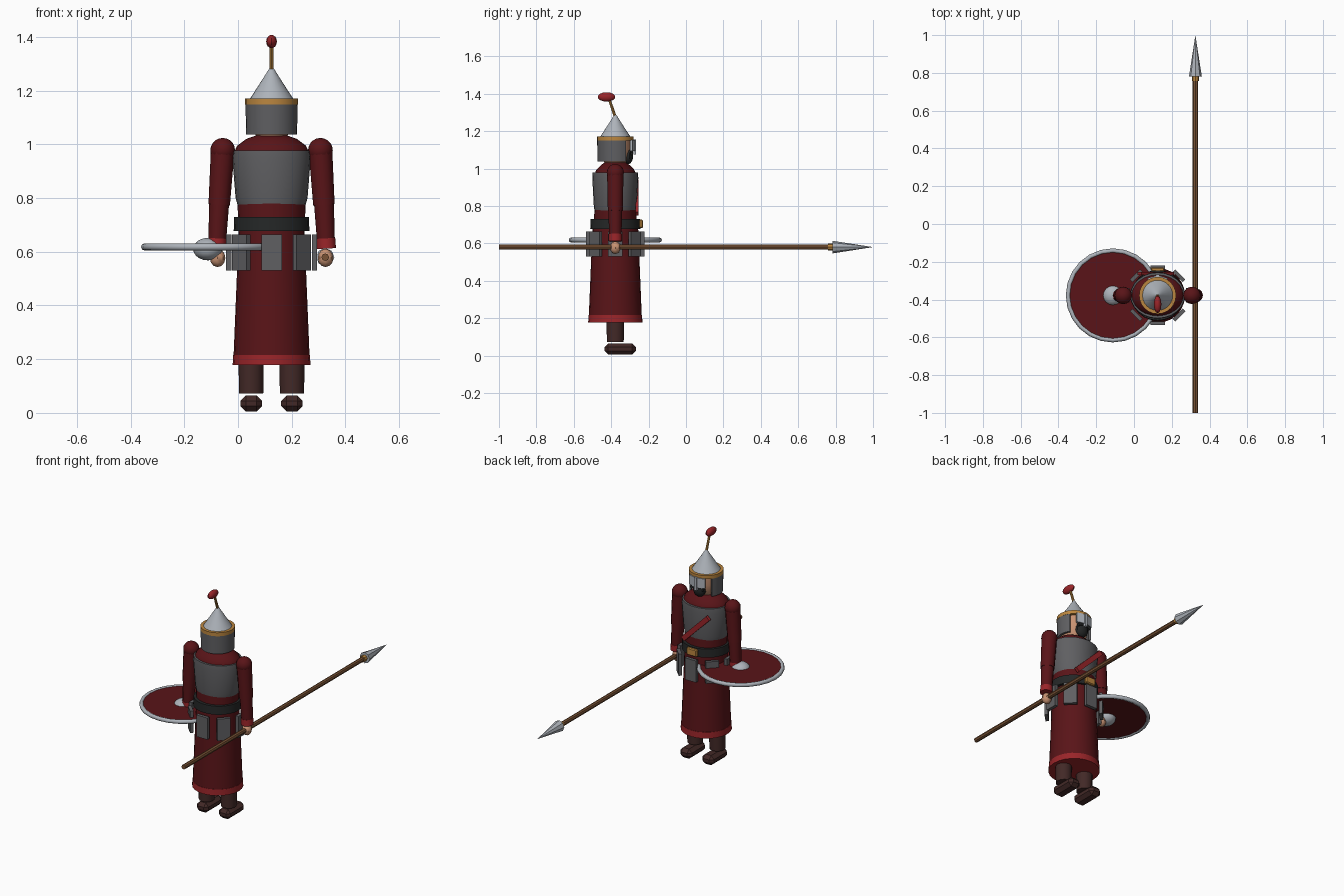
import bpy, bmesh, math
from mathutils import Vector, Matrix

if "Cube" in bpy.data.objects:
    bpy.data.objects.remove(bpy.data.objects["Cube"])

CX, CY = 0.125, -0.378          # body axis


def material(name, rgb):
    m = bpy.data.materials.new(name)
    m.diffuse_color = (*rgb, 1)
    m.use_nodes = True
    m.node_tree.nodes["Principled BSDF"].inputs["Base Color"].default_value = m.diffuse_color
    return m


MAROON = material("dark red cloth", (0.10, 0.007, 0.009))
RED = material("bright red trim", (0.32, 0.018, 0.022))
GREY = material("dark steel", (0.115, 0.115, 0.122))
SILVER = material("bright steel", (0.42, 0.45, 0.49))
LEATHER = material("boot leather", (0.055, 0.022, 0.02))
BLACK = material("black", (0.018, 0.02, 0.02))
WOOD = material("spear wood", (0.19, 0.085, 0.035))
GOLD = material("gold", (0.50, 0.24, 0.05))
SKIN = material("skin", (0.58, 0.29, 0.17))


def finish(name, bm, mat, angle=40):
    bmesh.ops.recalc_face_normals(bm, faces=bm.faces)
    me = bpy.data.meshes.new(name)
    bm.to_mesh(me)
    bm.free()
    me.materials.append(mat)
    if angle:
        me.shade_smooth()
        me.set_sharp_from_angle(angle=math.radians(angle))
    ob = bpy.data.objects.new(name, me)
    bpy.context.collection.objects.link(ob)
    return ob


def loft(name, rings, mat, n=24, center=(CX, CY)):
    """Stack of ellipses (z, rx, ry) closed at both ends."""
    bm = bmesh.new()
    loops = [[bm.verts.new((center[0] + rx * math.cos(math.tau * i / n),
                            center[1] + ry * math.sin(math.tau * i / n), z))
              for i in range(n)] for z, rx, ry in rings]
    for a, b in zip(loops, loops[1:]):
        for i in range(n):
            j = (i + 1) % n
            bm.faces.new((a[i], a[j], b[j], b[i]))
    bm.faces.new(loops[0])
    bm.faces.new(loops[-1])
    return finish(name, bm, mat)


def rod(name, p, q, r1, r2, mat, n=12, angle=40):
    """Straight tapered cylinder from p to q."""
    p, q = Vector(p), Vector(q)
    d = q - p
    rot = d.to_track_quat('Z', 'Y').to_matrix().to_4x4()
    bm = bmesh.new()
    bmesh.ops.create_cone(bm, cap_ends=True, segments=n, radius1=r1, radius2=r2, depth=d.length,
                          matrix=Matrix.Translation((p + q) / 2) @ rot)
    return finish(name, bm, mat, angle)


def ball(name, c, r, mat, u=16, v=10):
    bm = bmesh.new()
    bmesh.ops.create_uvsphere(bm, u_segments=u, v_segments=v, radius=1,
                              matrix=Matrix.Translation(c) @ Matrix.Diagonal((*r, 1)))
    return finish(name, bm, mat)


def box(name, c, size, mat, rot=None, bevel=0):
    bm = bmesh.new()
    bmesh.ops.create_cube(bm, size=1, matrix=Matrix.Diagonal((*size, 1)))
    if bevel:
        bmesh.ops.bevel(bm, geom=bm.edges[:], offset=bevel, segments=1, affect='EDGES')
    bm.transform(Matrix.Translation(c) @ (rot or Matrix()))
    return finish(name, bm, mat, 0)


# Robe, hem and torso
loft("robe", [(0.20, 0.142, 0.142), (0.42, 0.133, 0.133), (0.69, 0.122, 0.122)], MAROON)
loft("robe_hem", [(0.178, 0.145, 0.145), (0.216, 0.143, 0.143)], RED)
loft("torso", [(0.66, 0.122, 0.115), (0.78, 0.127, 0.112), (0.97, 0.140, 0.112),
               (0.995, 0.128, 0.100), (1.02, 0.095, 0.075), (1.036, 0.05, 0.05)], MAROON)
loft("chest_armour", [(0.772, 0.126, 0.111), (0.80, 0.134, 0.115), (0.95, 0.146, 0.123),
                      (0.978, 0.143, 0.121)], GREY)
loft("belt", [(0.678, 0.141, 0.134), (0.730, 0.139, 0.132)], BLACK)
box("belt_buckle", (CX, CY + 0.138, 0.704), (0.07, 0.02, 0.045), GOLD, bevel=0.005)

# Diagonal chest strap
box("chest_strap", (0.115, CY + 0.116, 0.845), (0.03, 0.018, 0.245), RED,
    Matrix.Rotation(math.radians(-45), 4, 'Y'))

# Eight armour plates around the hips
for i in range(8):
    a = math.tau * i / 8
    box("hip_plate", (CX + 0.160 * math.cos(a), CY + 0.147 * math.sin(a), 0.597),
        (0.02, 0.076, 0.135), GREY, Matrix.Rotation(a, 4, 'Z'))

# Legs, boots and arms, mirrored about the body axis
for s, side in ((-1, "left"), (1, "right")):
    x = CX + s * 0.076
    rod(side + "_leg", (x, CY, 0.072), (x, CY, 0.24), 0.045, 0.048, LEATHER)
    box(side + "_boot", (x, CY + 0.026, 0.035), (0.08, 0.168, 0.06), LEATHER, bevel=0.02)
    X = lambda d: CX + s * d
    ball(side + "_shoulder", (X(0.182), CY, 0.978), (0.046, 0.046, 0.046), MAROON)
    rod(side + "_upper_arm", (X(0.195), CY, 0.775), (X(0.182), CY, 0.98), 0.040, 0.044, MAROON)
    rod(side + "_forearm", (X(0.203), CY, 0.63), (X(0.195), CY, 0.782), 0.033, 0.037, MAROON)
    rod(side + "_cuff", (X(0.204), CY, 0.612), (X(0.202), CY, 0.65), 0.036, 0.035, RED)
    ball(side + "_hand", (X(0.201), CY, 0.577), (0.029, 0.029, 0.034), SKIN, 8, 6)

# Head, with beard and steel face guard on the +y side
loft("head", [(1.02, 0.05, 0.05), (1.05, 0.07, 0.07), (1.10, 0.08, 0.08), (1.155, 0.08, 0.08)], SKIN)
ball("beard", (CX, CY + 0.068, 1.068), (0.042, 0.028, 0.045), BLACK, 10, 7)
for s in (-1, 1):
    box("moustache", (CX + s * 0.022, CY + 0.088, 1.088), (0.045, 0.015, 0.016), BLACK,
        Matrix.Rotation(s * 0.4, 4, 'Y'))
    box("face_guard", (CX + s * 0.026, CY + 0.092, 1.123), (0.054, 0.014, 0.06), SILVER,
        Matrix.Rotation(-s * 0.3, 4, 'Z'))
box("nose_guard", (CX, CY + 0.103, 1.115), (0.018, 0.014, 0.08), SILVER)

# Neck guard: open ring leaving the face clear
bm = bmesh.new()
n, gap = 20, math.radians(54)
prof = [(0.095, 1.037), (0.097, 1.152), (0.082, 1.152), (0.082, 1.037)]
strips = []
for i in range(n + 1):
    a = math.pi / 2 + gap + (math.tau - 2 * gap) * i / n
    strips.append([bm.verts.new((CX + r * math.cos(a), CY + r * math.sin(a), z)) for r, z in prof])
for a, b in zip(strips, strips[1:]):
    for k in range(4):
        bm.faces.new((a[k], a[(k + 1) % 4], b[(k + 1) % 4], b[k]))
bm.faces.new(strips[0])
bm.faces.new(strips[-1])
finish("neck_guard", bm, GREY)

# Helmet and plume
loft("helmet_band", [(1.149, 0.098, 0.098), (1.171, 0.098, 0.098)], GOLD)
loft("helmet_cone", [(1.165, 0.084, 0.084), (1.205, 0.058, 0.058), (1.25, 0.029, 0.029),
                     (1.287, 0.006, 0.006)], SILVER)
rod("plume_stem", (CX, CY, 1.275), (CX, CY - 0.034, 1.375), 0.008, 0.007, GOLD, 8)
ball("plume", (CX, CY - 0.047, 1.383), (0.02, 0.047, 0.025), RED, 12, 8)

# Round shield held flat, boss pointing down
SX, SZ = -0.112, 0.618
loft("shield", [(SZ - 0.007, 0.238, 0.238), (SZ + 0.007, 0.238, 0.238)], MAROON, 24, (SX, CY))
bm = bmesh.new()
rim = [[bm.verts.new((SX + (0.237 + 0.012 * math.cos(t)) * math.cos(a),
                      CY + (0.237 + 0.012 * math.cos(t)) * math.sin(a),
                      SZ + 0.013 * math.sin(t)))
        for t in [math.tau * k / 8 for k in range(8)]]
       for a in [math.tau * i / 24 for i in range(24)]]
for i in range(24):
    a, b = rim[i], rim[(i + 1) % 24]
    for k in range(8):
        bm.faces.new((a[k], a[(k + 1) % 8], b[(k + 1) % 8], b[k]))
finish("shield_rim", bm, SILVER, 50)
ball("shield_boss", (SX, CY, SZ - 0.008), (0.055, 0.055, 0.042), SILVER)
box("shield_grip", (SX - 0.012, CY, SZ + 0.012), (0.04, 0.025, 0.016), SILVER)

# Spear held level
HX, HZ = 0.325, 0.58
rod("spear_shaft", (HX, -1, HZ), (HX, 0.79, HZ), 0.014, 0.014, WOOD, 8)
rod("spear_collar", (HX, 0.758, HZ), (HX, 0.79, HZ), 0.019, 0.019, GOLD, 8)
rod("spear_head", (HX, 0.782, HZ), (HX, 1.0, HZ), 0.034, 0.0, SILVER, 8)
